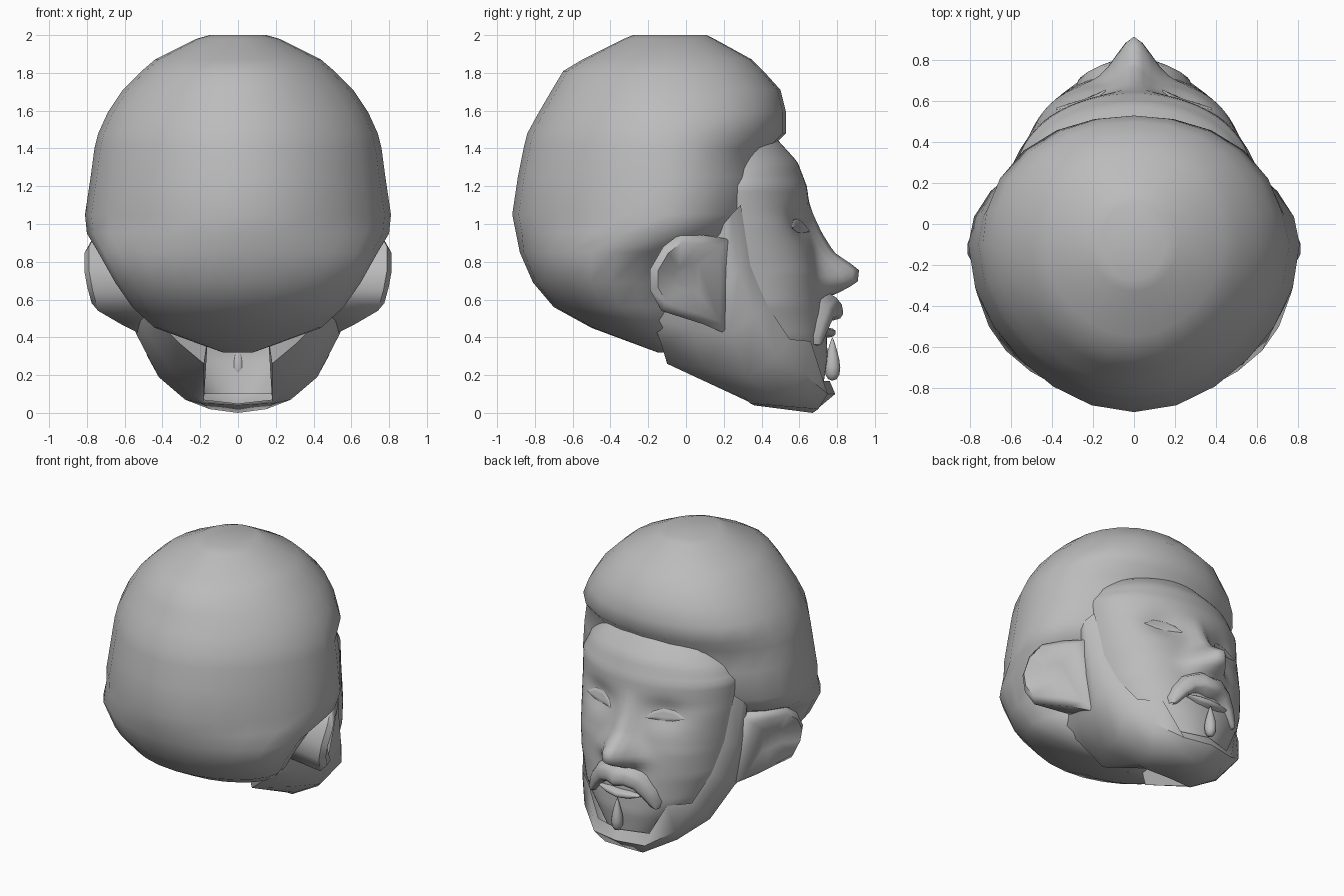
import bpy, bmesh, math
from mathutils import Vector

if "Cube" in bpy.data.objects:
    bpy.data.objects.remove(bpy.data.objects["Cube"], do_unlink=True)

grey = bpy.data.materials.new("plain_grey")
grey.use_nodes = True
tone = (0.5, 0.5, 0.5, 1)
grey.diffuse_color = tone
grey.node_tree.nodes["Principled BSDF"].inputs["Base Color"].default_value = tone


def finish(name, bm, mirror=False, angle=55):
    """Turn a bmesh into a smooth shaded object with outward normals."""
    bmesh.ops.recalc_face_normals(bm, faces=bm.faces)
    middle = Vector((0, 0, 0.8))
    facing = sum(f.normal.dot(f.calc_center_median() - middle) * f.calc_area() for f in bm.faces)
    if facing < 0:
        bmesh.ops.reverse_faces(bm, faces=bm.faces)
    mesh = bpy.data.meshes.new(name)
    bm.to_mesh(mesh)
    bm.free()
    mesh.materials.append(grey)
    ob = bpy.data.objects.new(name, mesh)
    bpy.context.collection.objects.link(ob)
    bpy.ops.object.select_all(action="DESELECT")
    ob.select_set(True)
    bpy.context.view_layer.objects.active = ob
    bpy.ops.object.shade_smooth_by_angle(angle=math.radians(angle))
    if mirror:
        mod = ob.modifiers.new("mirror", "MIRROR")
        mod.use_clip = True
    return ob


def sheet(rows, closed=False, caps=False):
    """Skin a list of equally long point rows."""
    bm = bmesh.new()
    grid = [[bm.verts.new(p) for p in row] for row in rows]
    n = len(grid[0])
    for a, b in zip(grid, grid[1:]):
        for i in range(n if closed else n - 1):
            j = (i + 1) % n
            bm.faces.new((a[i], a[j], b[j], b[i]))
    if caps:
        bm.faces.new(grid[0])
        bm.faces.new(grid[-1])
    return bm


def curve(table, z):
    """Linear interpolation in a table of falling heights."""
    for (z0, v0), (z1, v1) in zip(table, table[1:]):
        if z >= z1:
            return v0 + (v1 - v0) * min(1, max(0, (z0 - z) / (z0 - z1)))
    return table[-1][1]


# Hair cap: height, back, widest y, front, half width
HAIR = [
    (2.0, -.28, -.1, .11, .15), (1.98, -.33, -.1, .15, .22), (1.87, -.55, -.1, .35, .44),
    (1.81, -.65, -.1, .41, .51), (1.71, -.71, -.1, .5, .61), (1.59, -.78, -.1, .53, .69),
    (1.48, -.84, -.1, .53, .74), (1.4, -.86, -.1, .45, .76), (1.25, -.89, -.1, .46, .78),
    (1.05, -.92, -.1, .42, .81), (.95, -.9, -.15, .36, .8), (.85, -.88, -.37, .2, .74),
    (.69, -.81, -.4, .1, .65), (.56, -.7, -.35, .1, .56), (.45, -.5, -.22, .1, .44),
    (.32, -.15, -.1, .05, .08)]
SEG = 24
rings = []
for z, back, mid, front, wide in HAIR:
    ring = []
    for k in range(SEG):
        a = math.tau * k / SEG
        ahead = math.cos(a) > 0
        reach = front - mid if ahead else mid - back
        # Fuller towards the fringe corners, leaner behind
        bulge = (.03 if z > 1.45 else 0) if ahead else -.03
        size = 1 + bulge * math.sin(2 * a) ** 2
        ring.append((size * wide * math.sin(a), mid + size * reach * math.cos(a), z))
    rings.append(ring)
finish("hair", sheet(rings, closed=True, caps=True))

# Face surface described by its centre line, rim depth, half width and squareness
CENTRE = [(1.5, .42), (1.44, .49), (1.33, .59), (1.2, .64), (1.05, .66), (.8, .69),
          (.5, .74), (.3, .75), (.1, .72)]
RIM = [(1.5, .25), (1.4, .25), (1.25, .23), (1, .25), (.78, .22), (.57, .3), (.39, .4), (.16, .5)]
WIDTH = [(1.5, .22), (1.44, .32), (1.4, .42), (1.3, .53), (1.2, .58), (.8, .555),
         (.57, .52), (.39, .44), (.16, .24), (.1, .2)]
SQUARE = [(1.05, 2), (.75, 3), (.5, 2.2)]
NOSE = [(1.12, 0), (1.05, .015), (.95, .05), (.85, .1), (.76, .22), (.69, .2), (.64, .1), (.6, 0)]
NOSE_WIDTH = [(1.1, .05), (.9, .07), (.76, .1), (.7, .12), (.6, .11)]


def face_y(x, z):
    w, rim = curve(WIDTH, z), curve(RIM, z)
    y = rim + (curve(CENTRE, z) - rim) * math.sqrt(max(0, 1 - (x / w) ** curve(SQUARE, z)))
    y += curve(NOSE, z) * math.exp(-(x / curve(NOSE_WIDTH, z)) ** 2)
    socket = math.exp(-((x - .25) / .13) ** 2 - ((z - 1) / .09) ** 2)
    return y - .045 * socket


rows = []
for r in range(48):
    z = 1.5 - 1.4 * r / 47
    w = curve(WIDTH, z)
    xs = [w * math.sin(math.pi / 2 * c / 20) for c in range(21)]
    rows.append([(x, face_y(x, z), z) for x in xs])
finish("face", sheet(rows), mirror=True)


def ribbon(name, path, lift, sink=.012, fade=2.4):
    """Raised strip on the face along (x, z, half width) points, fading outwards."""
    rows = []
    for i, (x, z, h) in enumerate(path):
        a, b = path[max(0, i - 1)], path[min(len(path) - 1, i + 1)]
        d = Vector((b[0] - a[0], b[1] - a[1])).normalized()
        if x == 0:
            d = Vector((1, 0))
        row = []
        for k in range(-3, 4):
            s = k / 3
            px, pz = max(0, x - d.y * h * s), z + d.x * h * s
            rise = lift * (1 - fade * x) * (1 - s ** 4)
            row.append((px, face_y(px, pz) + rise - sink, pz))
        rows.append(row)
    return finish(name, sheet(rows), mirror=True)


# Facial details
ribbon("moustache", [(0, .55, .075), (.07, .56, .075), (.15, .53, .07), (.21, .46, .055),
                     (.25, .39, .04), (.26, .36, .01)], .11)
ribbon("lower_lip", [(0, .425, .03), (.08, .43, .028), (.16, .44, .008)], .06)
ribbon("eyes", [(.14, .96, .002), (.18, .98, .026), (.24, .99, .038), (.31, .99, .034),
                (.38, .98, .002)], .009, sink=-.004, fade=0)

# Pointed tuft under the lip
bm = bmesh.new()
bmesh.ops.create_uvsphere(bm, u_segments=12, v_segments=8, radius=1)
for v in bm.verts:
    taper = .6 - .4 * v.co.z
    v.co = Vector((v.co.x * .055 * taper, .775 + v.co.y * .06 * taper, .285 + v.co.z * .115))
finish("chin_tuft", bm)

# Beard and jaw from sideburn to chin: inner edge, crest, outer edge, underside, neck, neck top
BEARD = [
    [(.58, .29, 1.1), (.62, .24, 1.05), (.62, .2, 1), (.5, .15, .95), (.45, .05, .95), (.4, 0, .95)],
    [(.54, .34, .78), (.6, .28, .75), (.59, .22, .7), (.54, .1, .7), (.5, -.15, .75), (.4, -.2, .75)],
    [(.5, .43, .57), (.56, .36, .52), (.54, .23, .42), (.5, .02, .44), (.44, -.18, .5), (.35, -.2, .6)],
    [(.43, .55, .39), (.48, .48, .3), (.42, .33, .19), (.36, .1, .24), (.3, -.13, .36), (.25, -.14, .48)],
    [(.31, .66, .38), (.36, .63, .2), (.28, .5, .07), (.24, .3, .09), (.18, -.1, .26), (.16, -.12, .4)],
    [(.2, .7, .17), (.2, .75, .1), (.15, .7, .02), (.19, .34, .05), (.18, .33, .06), (.18, .33, .07)],
    [(0, .76, .17), (0, .79, .1), (0, .67, 0), (0, .36, .04), (0, .355, .045), (0, .35, .05)]]
finish("beard", sheet(BEARD), mirror=True)

# Ears: root, rim, swollen fold and shallow middle, from one outline
OUTLINE = [(.6, .23, .92), (.68, .1, .94), (.75, -.03, .95), (.79, -.12, .88), (.79, -.19, .76),
           (.77, -.19, .65), (.74, -.13, .54), (.62, .09, .47), (.5, .23, .41)]
rim = [Vector(p) for p in OUTLINE]
heart = sum(rim, Vector()) / len(rim)
root = [Vector((.46, p.y * .85 + .03, p.z)) for p in rim]
fold = [p.lerp(heart, .22) + Vector((.045, 0, 0)) for p in rim]
inner = [p.lerp(heart, .7) + Vector((.01, 0, 0)) for p in rim]
finish("ears", sheet([root, rim, fold, inner], closed=True, caps=True), mirror=True, angle=60)
